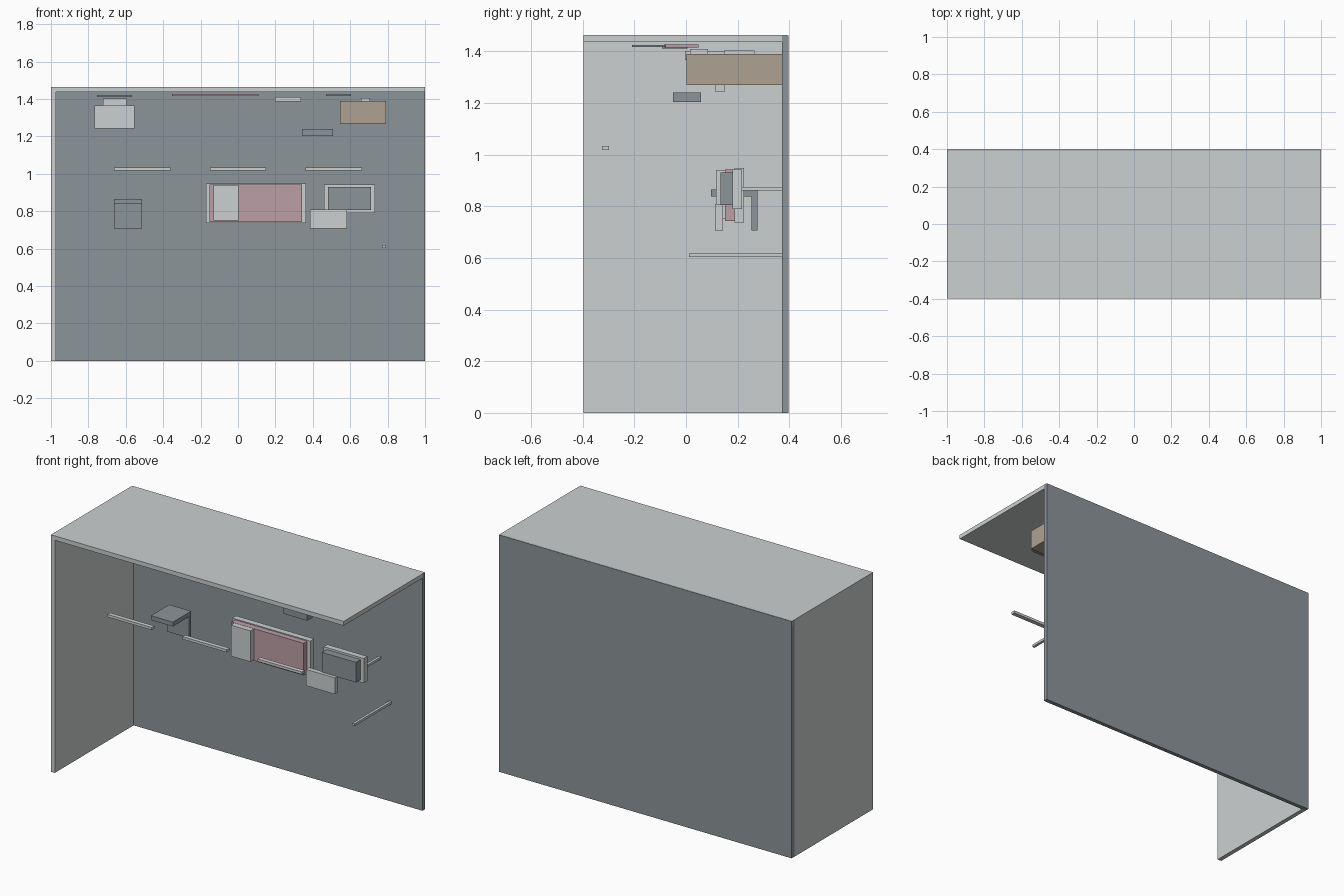
import bpy


def material(name, rgb):
    m = bpy.data.materials.new(name)
    m.diffuse_color = (*rgb, 1.0)
    return m


LIGHT = material("light grey", (0.60, 0.63, 0.63))
SLATE = material("slate grey", (0.26, 0.30, 0.32))
PINK = material("dusty pink", (0.50, 0.35, 0.39))
TAN = material("tan", (0.42, 0.36, 0.29))


def box(name, mat, x, y, z):
    """Box spanning the given (min, max) ranges."""
    bpy.ops.mesh.primitive_cube_add(size=1, location=[sum(r) / 2 for r in (x, y, z)])
    ob = bpy.context.object
    ob.name = name
    ob.scale = [r[1] - r[0] for r in (x, y, z)]
    bpy.ops.object.transform_apply(location=False, rotation=False, scale=True)
    ob.data.materials.append(mat)


# Room shell
box("back_wall", SLATE, (-1, 1), (0.372, 0.397), (0, 1.462))
box("left_wall", LIGHT, (-1, -0.973), (-0.397, 0.372), (0, 1.436))
box("ceiling", LIGHT, (-1, 1), (-0.397, 0.394), (1.436, 1.463))

# Row of hanging rods
for i, x in enumerate((-0.513, 0.0, 0.513)):
    box(f"hanging_rod_{i + 1}", LIGHT, (x - 0.151, x + 0.151), (-0.326, -0.299), (1.018, 1.034))

# Central panel with pink cushion and light front block
box("panel_back", LIGHT, (-0.171, 0.364), (0.187, 0.224), (0.737, 0.948))
box("panel_cushion", PINK, (-0.152, 0.342), (0.152, 0.187), (0.743, 0.942))
box("panel_block", LIGHT, (-0.131, 0.002), (0.117, 0.152), (0.75, 0.941))

# Framed screen on its arm, and the lower plate
box("screen_frame", LIGHT, (0.459, 0.733), (0.18, 0.216), (0.79, 0.942))
box("screen", SLATE, (0.48, 0.712), (0.134, 0.18), (0.806, 0.93))
box("screen_arm", LIGHT, (0.700, 0.716), (0.216, 0.372), (0.861, 0.875))
box("lower_plate", LIGHT, (0.385, 0.583), (0.113, 0.143), (0.707, 0.808))

# Left bracket shelf
box("shelf_top", SLATE, (-0.663, -0.513), (0.097, 0.276), (0.838, 0.865))
box("shelf_back", SLATE, (-0.663, -0.513), (0.254, 0.276), (0.707, 0.838))

# Low rod
box("low_rod", LIGHT, (0.772, 0.788), (0.012, 0.372), (0.603, 0.618))

# Wall cabinet and small box beside it
box("cabinet", TAN, (0.545, 0.79), (0.002, 0.372), (1.27, 1.39))
box("cabinet_cap", LIGHT, (0.657, 0.705), (0.147, 0.266), (1.39, 1.404))
box("small_box", SLATE, (0.342, 0.508), (-0.05, 0.059), (1.203, 1.24))

# Ceiling fittings
box("ceiling_panel", LIGHT, (-0.768, -0.553), (0.115, 0.15), (1.243, 1.366))
box("ceiling_panel_mount", LIGHT, (-0.722, -0.595), (-0.004, 0.15), (1.366, 1.402))
box("ceiling_plate_left", SLATE, (-0.755, -0.567), (-0.093, 0.005), (1.411, 1.421))
box("ceiling_plate_middle", PINK, (-0.353, 0.109), (-0.085, 0.048), (1.415, 1.427))
box("ceiling_plate_right", SLATE, (0.471, 0.604), (-0.21, -0.077), (1.416, 1.425))
box("ceiling_block", LIGHT, (0.198, 0.337), (0.015, 0.085), (1.386, 1.41))
